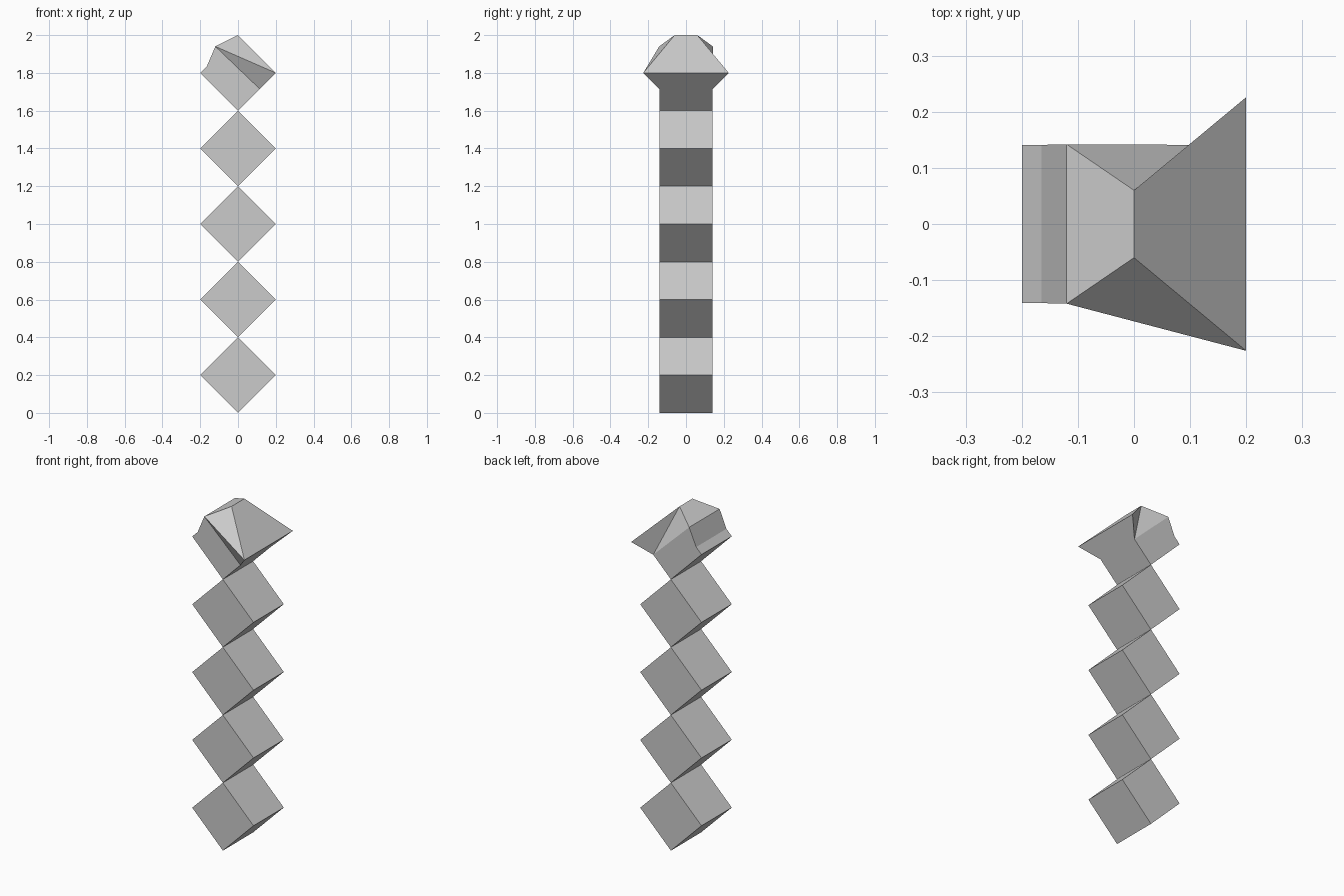
import bpy

if "Cube" in bpy.data.objects:
    bpy.data.objects.remove(bpy.data.objects["Cube"])

grey = bpy.data.materials.new("light grey")
grey.diffuse_color = (0.6, 0.6, 0.6, 1)
grey.use_nodes = True
grey.node_tree.nodes["Principled BSDF"].inputs["Base Color"].default_value = grey.diffuse_color
R = 0.2        # half diagonal of each block
H = 0.141      # half depth of each block


def make(name, verts, faces):
    mesh = bpy.data.meshes.new(name)
    mesh.from_pydata(verts, [], faces)
    mesh.materials.append(grey)
    obj = bpy.data.objects.new(name, mesh)
    bpy.context.collection.objects.link(obj)
    return obj


def ring_faces(n):
    """Side quads joining a front ring to the back ring."""
    return [(i, n + i, n + (i + 1) % n, (i + 1) % n) for i in range(n)]


# Stack of cubes standing on their edges
for k in range(4):
    z = R + 2 * R * k
    ring = [(-R, z), (0, z - R), (R, z), (0, z + R)]
    verts = [(x, s * H, h) for s in (-1, 1) for x, h in ring]
    make(f"body_block_{k + 1}", verts, ring_faces(4) + [(0, 1, 2, 3), (7, 6, 5, 4)])

# Head: the same block with a flared, tapering cap (x, half depth, z)
profile = [
    (-0.2, H, 1.8),         # 0 left corner
    (0, H, 1.6),            # 1 bottom
    (0.115, H, 1.715),      # 2 cap base, right
    (0.2, 0.226, 1.8),      # 3 flared tip
    (0, 0.06, 2.0),         # 4 narrow top
    (-0.12, 0.142, 1.94),   # 5 cap base, left
    (-0.165, H, 1.835),     # 6 kink
]
verts = [(x, s * y, z) for s in (-1, 1) for x, y, z in profile]
front = [(0, 1, 2, 5, 6), (2, 3, 5), (3, 4, 5)]
back = [(13, 12, 9, 8, 7), (9, 12, 11), (9, 11, 10)]
make("head", verts, ring_faces(7) + front + back)
